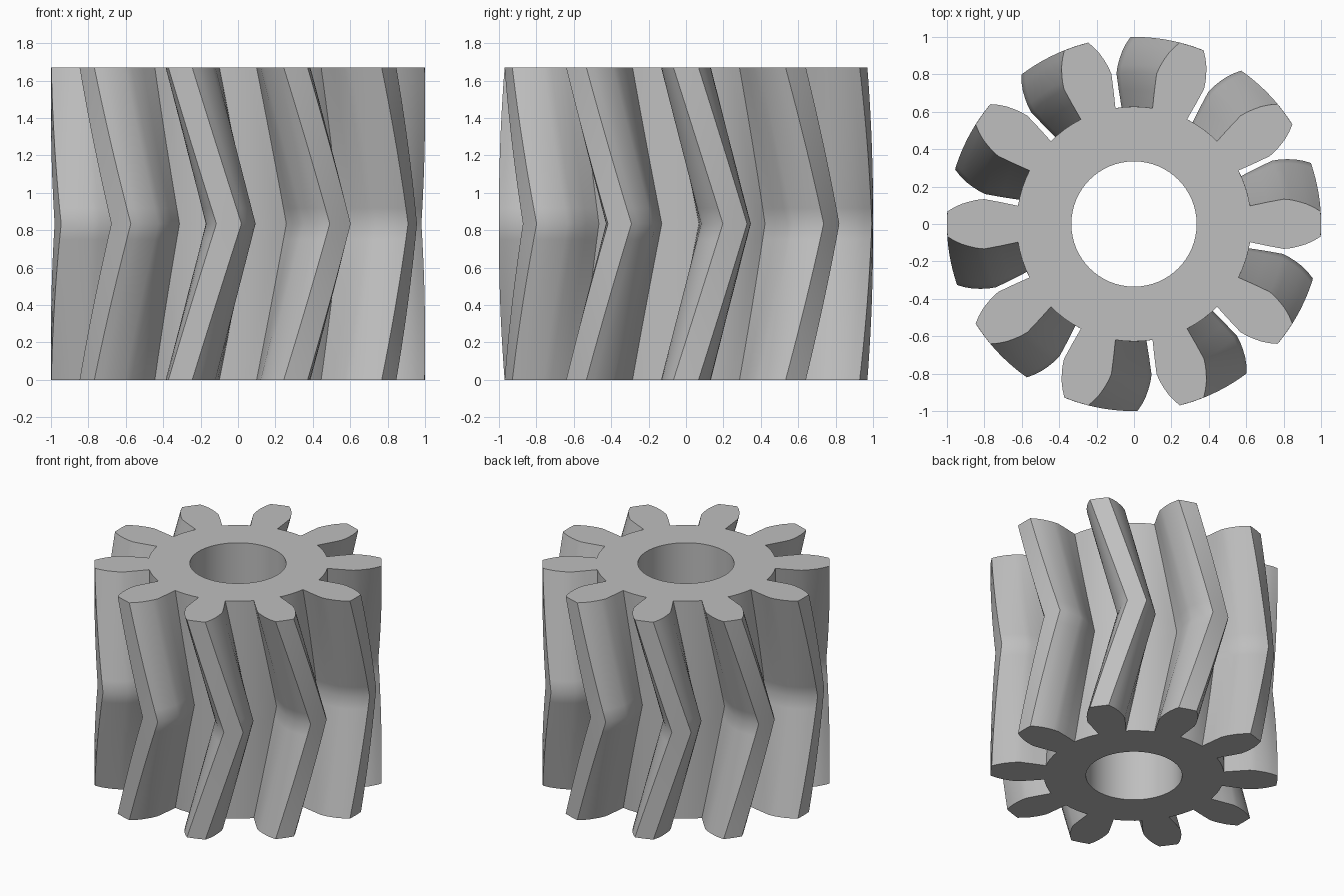
import bpy
import bmesh
from math import radians, sin, cos, atan2, hypot, pi

if "Cube" in bpy.data.objects:
    bpy.data.objects.remove(bpy.data.objects["Cube"], do_unlink=True)

TEETH = 10
HEIGHT = 1.67
TWIST = radians(15.2)
STEPS = 20            # layers over the full height, even so one lies at mid height
BORE_RADIUS = 0.335
BORE_SIDES = 64

# One flank of a tooth: distance from the axis, half width
FLANK = [(0.62, 0.097), (0.71, 0.116), (0.80, 0.133), (0.84, 0.129),
         (0.88, 0.12), (0.92, 0.108), (0.96, 0.09), (0.998, 0.067)]


def polar(radius, angle, z):
    return (radius * cos(angle), radius * sin(angle), z)


def gear_outline():
    """Outline as (radius, angle) pairs, counter-clockwise."""
    flank = [(hypot(a, w), atan2(w, a)) for a, w in FLANK]
    root_radius, root_angle = flank[0]
    pitch = 2 * pi / TEETH
    gap = pitch - 2 * root_angle
    tooth = [(r, -a) for r, a in flank] + [(1.0, 0)] + flank[::-1]
    tooth += [(root_radius, root_angle + gap * k / 4) for k in (1, 2, 3)]
    return [(r, a + i * pitch) for i in range(TEETH) for r, a in tooth]


def bridge(bm, lower, upper):
    """Join two rings with quads."""
    n = len(lower)
    for i in range(n):
        j = (i + 1) % n
        bm.faces.new((lower[i], lower[j], upper[j], upper[i]))


def ring_edges(bm, ring):
    return [bm.edges.get((v, ring[(i + 1) % len(ring)])) for i, v in enumerate(ring)]


bm = bmesh.new()

# Chevron teeth: the outline turns one way to mid height, then back
outline = gear_outline()
layers = []
for s in range(STEPS + 1):
    t = s / STEPS
    turn = TWIST * (1 - abs(2 * t - 1))
    layers.append([bm.verts.new(polar(r, a + turn, HEIGHT * t)) for r, a in outline])
for lower, upper in zip(layers, layers[1:]):
    bridge(bm, lower, upper)

# Straight bore
bore = [[bm.verts.new(polar(BORE_RADIUS, 2 * pi * i / BORE_SIDES, z))
         for i in range(BORE_SIDES)] for z in (0, HEIGHT)]
bridge(bm, bore[0], bore[1])

# Flat end faces between outline and bore
for outer, inner, facing in ((layers[0], bore[0], -1), (layers[-1], bore[1], 1)):
    edges = ring_edges(bm, outer) + ring_edges(bm, inner)
    bmesh.ops.triangle_fill(bm, edges=edges, use_beauty=True, normal=(0, 0, facing))

bmesh.ops.recalc_face_normals(bm, faces=bm.faces)
mesh = bpy.data.meshes.new("herringbone_gear")
bm.to_mesh(mesh)
bm.free()

# Plain grey metal
steel = bpy.data.materials.new("grey_steel")
steel.use_nodes = True
grey = (0.52, 0.52, 0.52, 1)
steel.diffuse_color = grey
steel.node_tree.nodes["Principled BSDF"].inputs["Base Color"].default_value = grey
mesh.materials.append(steel)

gear = bpy.data.objects.new("herringbone_gear", mesh)
bpy.context.scene.collection.objects.link(gear)
bpy.ops.object.select_all(action="DESELECT")
gear.select_set(True)
bpy.context.view_layer.objects.active = gear
bpy.ops.object.shade_smooth_by_angle(angle=radians(30))
